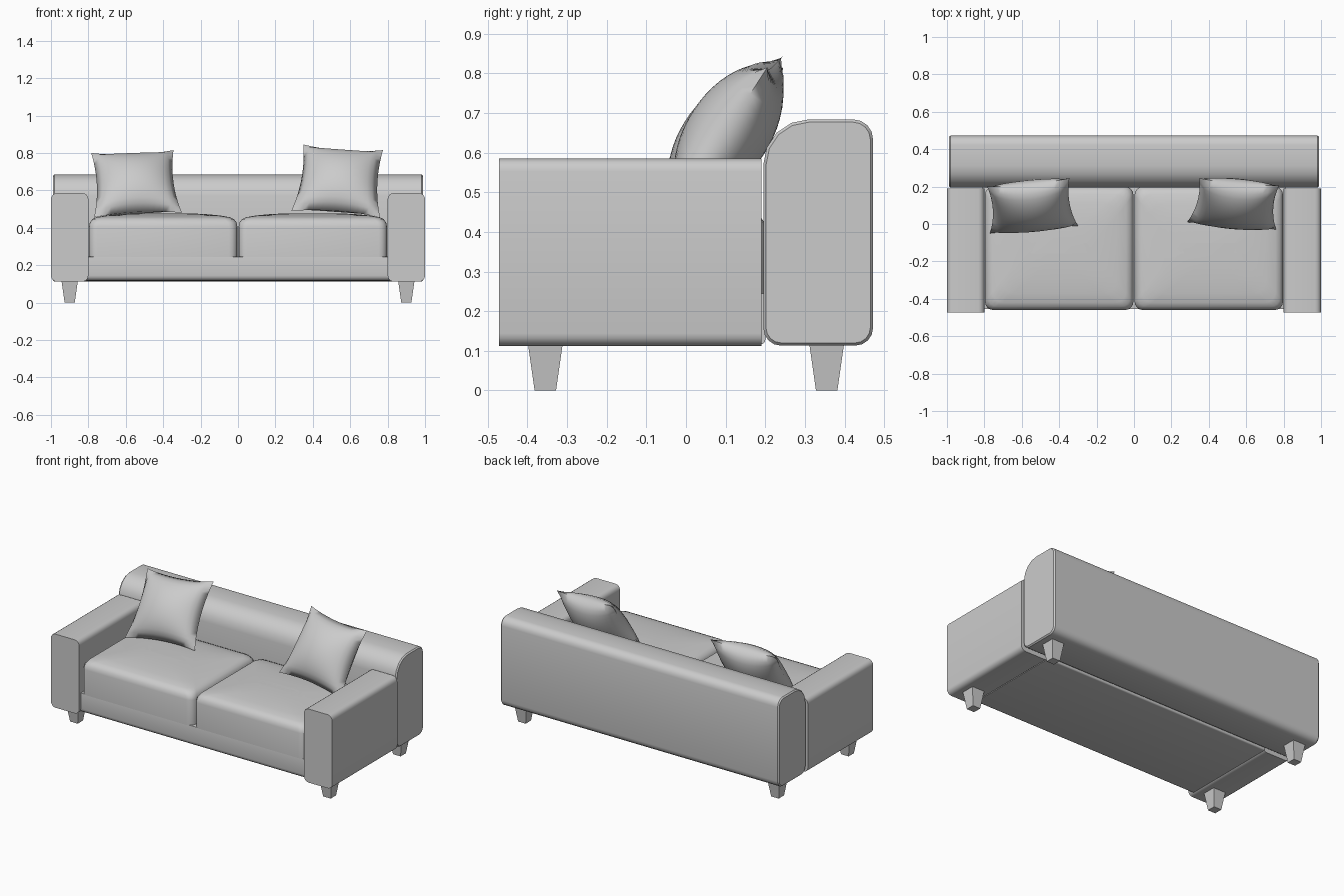
import bpy
import bmesh
import math
from mathutils import Vector

old = bpy.data.objects.get("Cube")
if old:
    bpy.data.objects.remove(old, do_unlink=True)

# One fabric colour for the whole sofa
GREY = (0.6, 0.6, 0.6, 1)
fabric = bpy.data.materials.new("grey_fabric")
fabric.use_nodes = True
fabric.diffuse_color = GREY
shader = fabric.node_tree.nodes["Principled BSDF"]
shader.inputs["Base Color"].default_value = GREY
shader.inputs["Roughness"].default_value = 0.8


def finish(name, bm, smooth_angle=35):
    bmesh.ops.recalc_face_normals(bm, faces=bm.faces)
    mesh = bpy.data.meshes.new(name)
    bm.to_mesh(mesh)
    bm.free()
    mesh.materials.append(fabric)
    obj = bpy.data.objects.new(name, mesh)
    bpy.context.collection.objects.link(obj)
    bpy.ops.object.select_all(action="DESELECT")
    obj.select_set(True)
    bpy.context.view_layer.objects.active = obj
    if smooth_angle:
        bpy.ops.object.shade_smooth_by_angle(angle=math.radians(smooth_angle))
    return obj


def rounded_rect(u0, u1, v0, v1, radii, steps=4):
    """Outline from the lower left corner, anticlockwise, one radius per corner."""
    corners = [(u0, v0, 1, 1), (u1, v0, -1, 1), (u1, v1, -1, -1), (u0, v1, 1, -1)]
    points = []
    for k, ((u, v, su, sv), r) in enumerate(zip(corners, radii)):
        for i in range(steps + 1):
            a = math.pi + (k + i / steps) * math.pi / 2
            points.append((u + su * r + r * math.cos(a), v + sv * r + r * math.sin(a)))
    return points


def loft(name, rings, smooth_angle=35):
    """Skin a stack of equal-length rings and cap both ends."""
    bm = bmesh.new()
    loops = [[bm.verts.new(p) for p in ring] for ring in rings]
    n = len(loops[0])
    for a, b in zip(loops, loops[1:]):
        for i in range(n):
            j = (i + 1) % n
            bm.faces.new((a[i], a[j], b[j], b[i]))
    bm.faces.new(loops[0])
    bm.faces.new(loops[-1])
    return finish(name, bm, smooth_angle)


# Backrest: rounded profile with a generous front top edge and eased ends
def back_ring(x, inset):
    radii = [r - inset for r in (0.045, 0.045, 0.05, 0.115)]
    outline = rounded_rect(0.195 + inset, 0.472 - inset, 0.113 + inset, 0.684 - inset, radii)
    return [(x, y, z) for y, z in outline]


loft("backrest", [back_ring(-0.99, 0.007), back_ring(-0.982, 0),
                  back_ring(0.982, 0), back_ring(0.99, 0.007)])

# Arms: rounded boxes running front to back
for side, s in (("left", 1), ("right", -1)):
    outline = rounded_rect(0.8, 1.0, 0.112, 0.585, [0.032] * 4)
    loft(side + "_arm", [[(s * x, y, z) for x, z in outline] for y in (-0.472, 0.19)])

# Base rail under the seat, softened along its lower front edge
outline = rounded_rect(-0.455, 0.2, 0.117, 0.245, [0.028, 0.01, 0.001, 0.001])
loft("seat_base", [[(x, y, z) for y, z in outline] for x in (-0.81, 0.81)])

# Seat cushions: rounded plan, crowned top
CROWN = [(0, 0.243), (0, 0.405), (0.005, 0.428), (0.018, 0.446), (0.04, 0.456),
         (0.09, 0.465), (0.16, 0.472), (0.25, 0.477)]
for side, s in (("left", 1), ("right", -1)):
    rings = []
    for inset, z in CROWN:
        radius = 0.045 + inset * 0.25
        plan = rounded_rect(0.003 + inset, 0.797 - inset, -0.46 + inset, 0.2 - inset, [radius] * 4)
        rings.append([(s * x, y, z) for x, y in plan])
    loft(side + "_seat_cushion", rings, 50)


# Scatter pillows: quilted shape stretched between four corners
def pillow(name, bottom_a, bottom_b, top_a, top_b, puff=0.105, pinch=0.1, n=16):
    a, b, c, d = (Vector(p) for p in (bottom_a, bottom_b, top_a, top_b))
    normal = (b - a + d - c).cross(c - a + d - b).normalized()
    bm = bmesh.new()
    for side in (1, -1):
        grid = []
        for j in range(n + 1):
            row = []
            for i in range(n + 1):
                u, v = 2 * i / n - 1, 2 * j / n - 1
                pu = u * (1 - pinch * (1 - v ** 2)) / 2 + 0.5
                pv = v * (1 - pinch * (1 - u ** 2)) / 2 + 0.5
                point = a.lerp(b, pu).lerp(c.lerp(d, pu), pv)
                height = puff * ((1 - u ** 2) * (1 - v ** 2)) ** 0.55
                row.append(bm.verts.new(point + normal * height * side))
            grid.append(row)
        for j in range(n):
            for i in range(n):
                bm.faces.new((grid[j][i], grid[j][i + 1], grid[j + 1][i + 1], grid[j + 1][i]))
    bmesh.ops.remove_doubles(bm, verts=bm.verts, dist=0.0005)
    finish(name, bm, 70)


pillow("right_pillow", (-0.77, -0.05, 0.455), (-0.3, -0.01, 0.48),
       (-0.785, 0.2, 0.8), (-0.345, 0.245, 0.815))
pillow("left_pillow", (0.285, 0.01, 0.49), (0.76, -0.03, 0.455),
       (0.35, 0.245, 0.845), (0.775, 0.205, 0.815))

# Tapered square legs
for side, s in (("left", 1), ("right", -1)):
    for end, y in (("front", -0.355), ("back", 0.355)):
        rings = [[(s * 0.9 + dx * h, y + dy * h, z)
                  for dx, dy in ((-1, -1), (1, -1), (1, 1), (-1, 1))]
                 for h, z in ((0.027, 0), (0.045, 0.125))]
        loft(f"{end}_{side}_leg", rings, 0)
